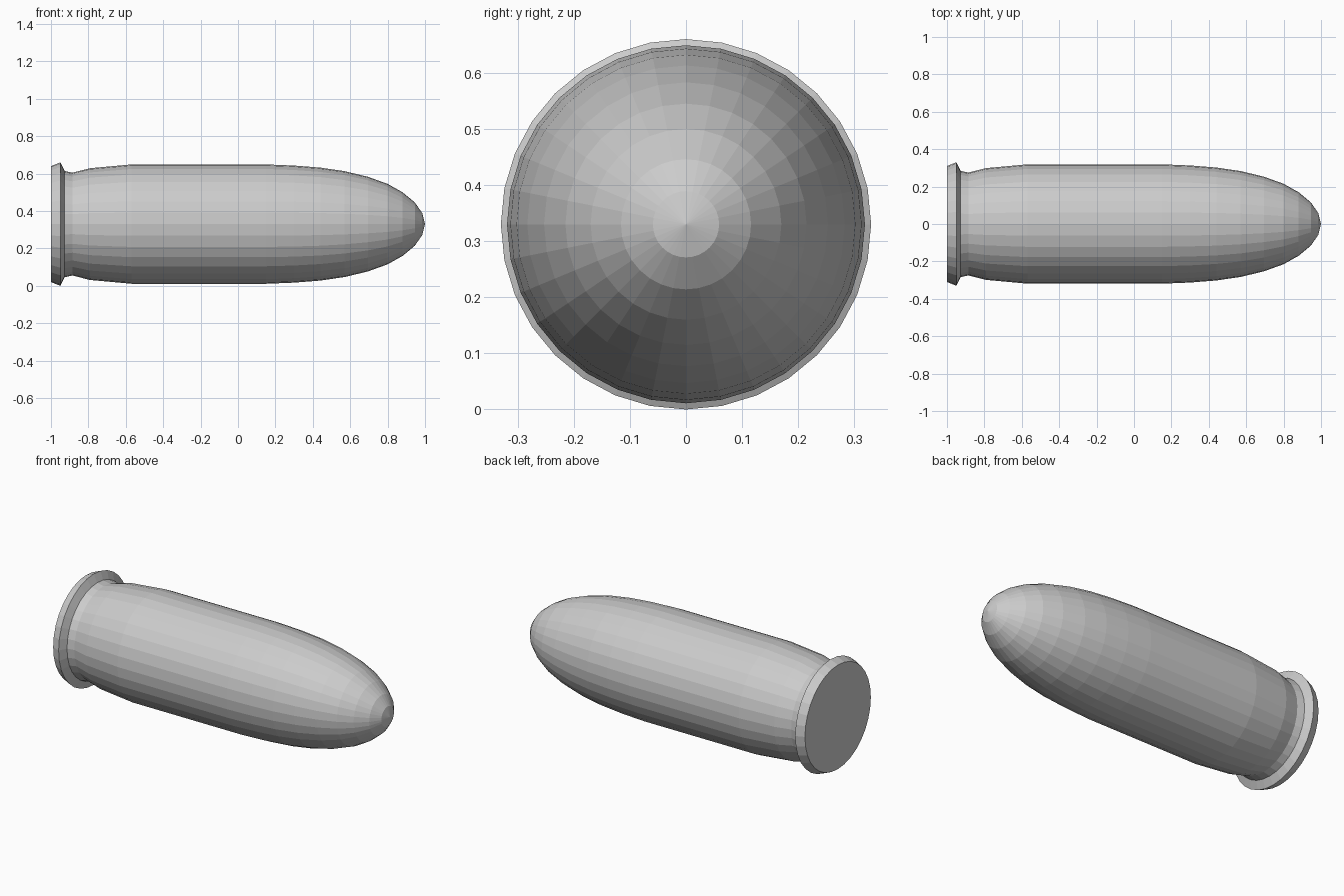
import bpy, bmesh
from math import sin, cos, pi

if "Cube" in bpy.data.objects:
    bpy.data.objects.remove(bpy.data.objects["Cube"])

SIDES = 32
AXIS_Z = 0.33


def lathe_x(name, profile, tip_x):
    """Revolve (x, radius) points about a horizontal axis, flat base, pointed tip."""
    bm = bmesh.new()
    rings = []
    for x, r in profile:
        rings.append([bm.verts.new((x, r * cos(2 * pi * i / SIDES),
                                    AXIS_Z + r * sin(2 * pi * i / SIDES)))
                      for i in range(SIDES)])
    for a, b in zip(rings, rings[1:]):
        for i in range(SIDES):
            j = (i + 1) % SIDES
            bm.faces.new((a[i], a[j], b[j], b[i]))
    bm.faces.new(rings[0])
    tip = bm.verts.new((tip_x, 0, AXIS_Z))
    for i in range(SIDES):
        bm.faces.new((rings[-1][i], rings[-1][(i + 1) % SIDES], tip))
    bmesh.ops.recalc_face_normals(bm, faces=bm.faces)
    mesh = bpy.data.meshes.new(name)
    bm.to_mesh(mesh)
    bm.free()
    obj = bpy.data.objects.new(name, mesh)
    bpy.context.collection.objects.link(obj)
    return obj


# Rim, groove and straight casing
casing = [(-1.0, 0.31), (-0.95, 0.33), (-0.927, 0.284), (-0.885, 0.275),
          (-0.79, 0.299), (-0.57, 0.319)]
# Rounded nose
nose = [(0.15, 0.319), (0.30, 0.313), (0.44, 0.302), (0.57, 0.283),
        (0.695, 0.253), (0.80, 0.215), (0.88, 0.17), (0.945, 0.116),
        (0.985, 0.059)]
lathe_x("cartridge", casing + nose, 1.0)
